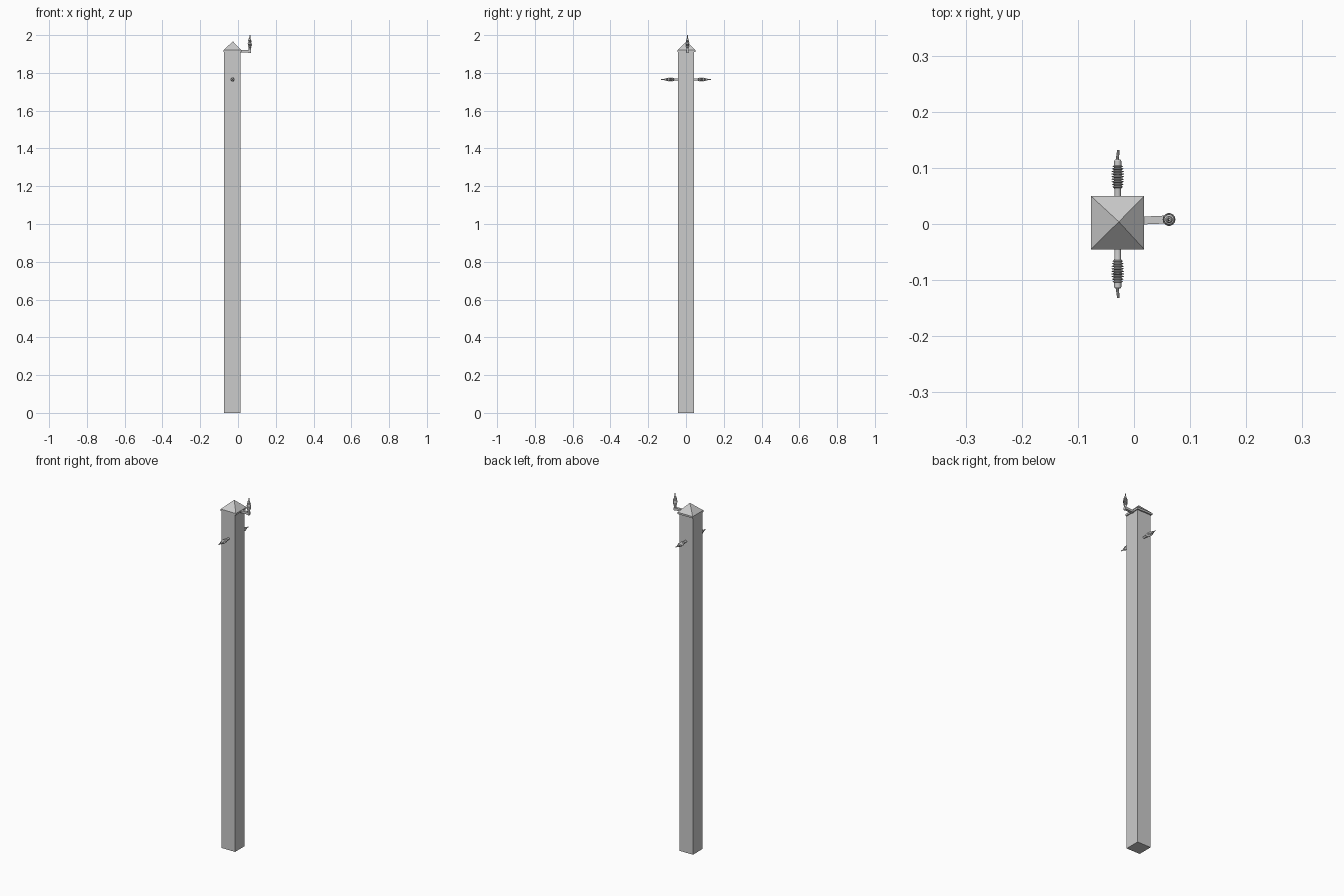
import bpy, bmesh, math
from mathutils import Matrix, Vector

if "Cube" in bpy.data.objects:
    bpy.data.objects.remove(bpy.data.objects["Cube"])


def finish(name, bm, smooth=False):
    bmesh.ops.recalc_face_normals(bm, faces=bm.faces)
    me = bpy.data.meshes.new(name)
    bm.to_mesh(me)
    bm.free()
    ob = bpy.data.objects.new(name, me)
    bpy.context.collection.objects.link(ob)
    if smooth:
        bpy.context.view_layer.objects.active = ob
        ob.select_set(True)
        bpy.ops.object.shade_smooth_by_angle(angle=math.radians(30))
        ob.select_set(False)
    return ob


def box(name, lo, hi):
    lo, hi = Vector(lo), Vector(hi)
    bm = bmesh.new()
    bmesh.ops.create_cube(bm, size=1)
    for v in bm.verts:
        v.co = (lo + hi) / 2 + Vector([a * b for a, b in zip(v.co, hi - lo)])
    return finish(name, bm)


def lathe(bm, profile, sides=14):
    # closed solid of revolution about z from (radius, height) pairs
    rings = [[bm.verts.new((r * math.cos(2 * math.pi * i / sides),
                            r * math.sin(2 * math.pi * i / sides), z))
              for i in range(sides)] for r, z in profile]
    for a, b in zip(rings, rings[1:]):
        for i in range(sides):
            j = (i + 1) % sides
            bm.faces.new((a[i], a[j], b[j], b[i]))
    bm.faces.new(rings[0])
    bm.faces.new(rings[-1])


def insulator(name, matrix):
    bm = bmesh.new()
    # stem, ribbed spindle and end collar
    profile = [(0.006, -0.008), (0.006, 0.018)]
    ribs = 9
    for k in range(ribs):
        z = 0.020 + k * 0.0046
        r = 0.0085 + 0.003 * math.sin(math.pi * (k + 0.5) / ribs)
        profile += [(0.0065, z), (r, z + 0.0016), (r, z + 0.0024), (0.0065, z + 0.0038)]
    profile += [(0.0065, 0.064), (0.0065, 0.068), (0.0045, 0.071)]
    lathe(bm, profile)
    # thin slightly slanted terminal
    tip = bmesh.ops.create_cone(bm, cap_ends=True, segments=8, radius1=0.003,
                                radius2=0.0022, depth=0.022)["verts"]
    bmesh.ops.rotate(bm, verts=tip, cent=(0, 0, 0), matrix=Matrix.Rotation(math.radians(6), 3, 'Y'))
    bmesh.ops.translate(bm, verts=tip, vec=(0, 0, 0.077))
    bm.transform(matrix)
    return finish(name, bm, True)


# square post
box("post", (-0.073, -0.043, 0), (0.012, 0.042, 1.92))

# pyramid cap with a thin overhanging rim
bm = bmesh.new()
x0, x1, y0, y1 = -0.077, 0.018, -0.045, 0.050
corners = [(x0, y0), (x1, y0), (x1, y1), (x0, y1)]
low = [bm.verts.new((x, y, 1.910)) for x, y in corners]
high = [bm.verts.new((x, y, 1.920)) for x, y in corners]
apex = bm.verts.new((-0.027, 0.004, 1.967))
bm.faces.new(low)
for i in range(4):
    j = (i + 1) % 4
    bm.faces.new((low[i], low[j], high[j], high[i]))
    bm.faces.new((high[i], high[j], apex))
finish("post_cap", bm)

# side bracket holding the upright insulator
arm = box("bracket_arm", (0.005, -0.007, 1.907), (0.068, 0.007, 1.920))
arm.rotation_euler.z = math.radians(2.5)
arm.location.y = 0.0055

insulator("top_insulator", Matrix.Translation((0.0625, 0.008, 1.912)))

# pair of insulators through the post
for name, sign in (("front_insulator", -1), ("back_insulator", 1)):
    turn = Matrix.Rotation(math.radians(-90 * sign), 4, 'X')
    insulator(name, Matrix.Translation((-0.029, sign * 0.044, 1.765)) @ turn)
